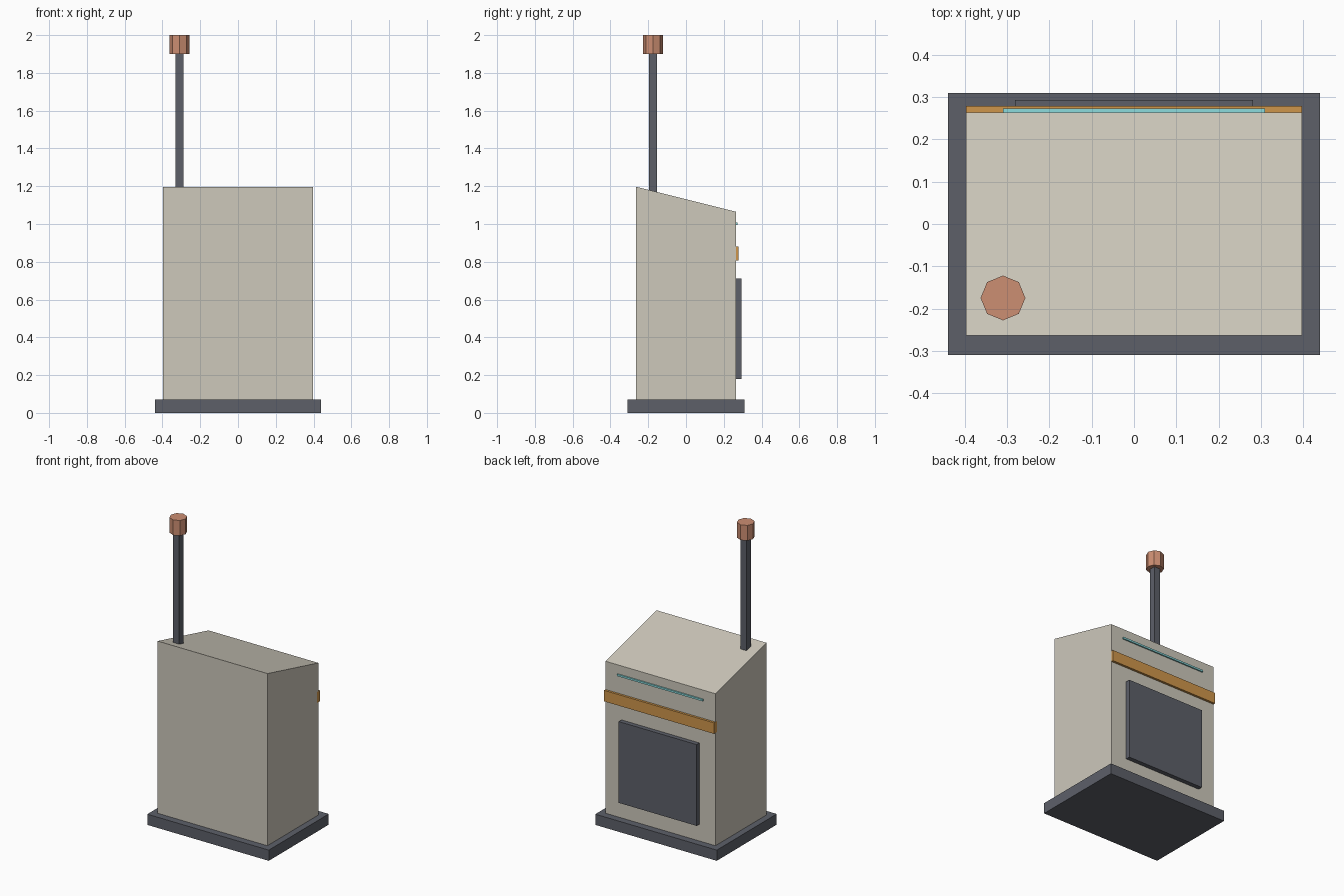
import bpy, bmesh, math

if "Cube" in bpy.data.objects:
    bpy.data.objects.remove(bpy.data.objects["Cube"])


def srgb(r, g, b):
    return tuple(((c / 255 + 0.055) / 1.055) ** 2.4 for c in (r, g, b)) + (1.0,)


def material(name, rgb):
    m = bpy.data.materials.new(name)
    m.diffuse_color = srgb(*rgb)
    m.use_nodes = True
    m.node_tree.nodes["Principled BSDF"].inputs["Base Color"].default_value = m.diffuse_color
    return m


cream = material("warm_grey_casing", (205, 200, 187))
dark = material("dark_slate", (93, 96, 105))
amber = material("amber_band", (207, 150, 75))
cyan = material("pale_cyan", (140, 220, 222))
copper = material("copper", (204, 142, 114))


def finish(name, bm, mat):
    bmesh.ops.recalc_face_normals(bm, faces=bm.faces)
    mesh = bpy.data.meshes.new(name)
    bm.to_mesh(mesh)
    bm.free()
    mesh.materials.append(mat)
    obj = bpy.data.objects.new(name, mesh)
    bpy.context.collection.objects.link(obj)
    return obj


def prism(name, profile, x0, x1, mat):
    """Extrude a (y, z) side profile from x0 to x1."""
    bm = bmesh.new()
    face = bm.faces.new([bm.verts.new((x0, y, z)) for y, z in profile])
    new = bmesh.ops.extrude_face_region(bm, geom=[face])["geom"]
    verts = [v for v in new if isinstance(v, bmesh.types.BMVert)]
    bmesh.ops.translate(bm, verts=verts, vec=(x1 - x0, 0, 0))
    return finish(name, bm, mat)


def box(name, x, y, z, mat):
    profile = [(y[0], z[0]), (y[1], z[0]), (y[1], z[1]), (y[0], z[1])]
    return prism(name, profile, x[0], x[1], mat)


# Plinth and casing with a sloping top
box("plinth", (-0.44, 0.44), (-0.31, 0.31), (0, 0.07), dark)
prism("casing", [(-0.264, 0.01), (0.264, 0.01), (0.264, 1.065), (-0.264, 1.197)],
      -0.398, 0.398, cream)

# Details on the rear face: access panel, trim band, light strip
box("access_panel", (-0.282, 0.282), (0.25, 0.293), (0.18, 0.712), dark)
box("trim_band", (-0.398, 0.398), (0.25, 0.279), (0.808, 0.88), amber)
box("light_strip", (-0.31, 0.31), (0.25, 0.273), (0.995, 1.007), cyan)

# Mast with an eight-sided cap
mx, my, half = -0.31, -0.175, 0.022
box("mast", (mx - half, mx + half), (my - half, my + half), (1.15, 1.92), dark)
bpy.ops.mesh.primitive_cylinder_add(vertices=8, radius=0.053, depth=0.1,
                                    location=(mx, my, 1.95))
cap = bpy.context.object
cap.name = "mast_cap"
cap.data.materials.append(copper)
